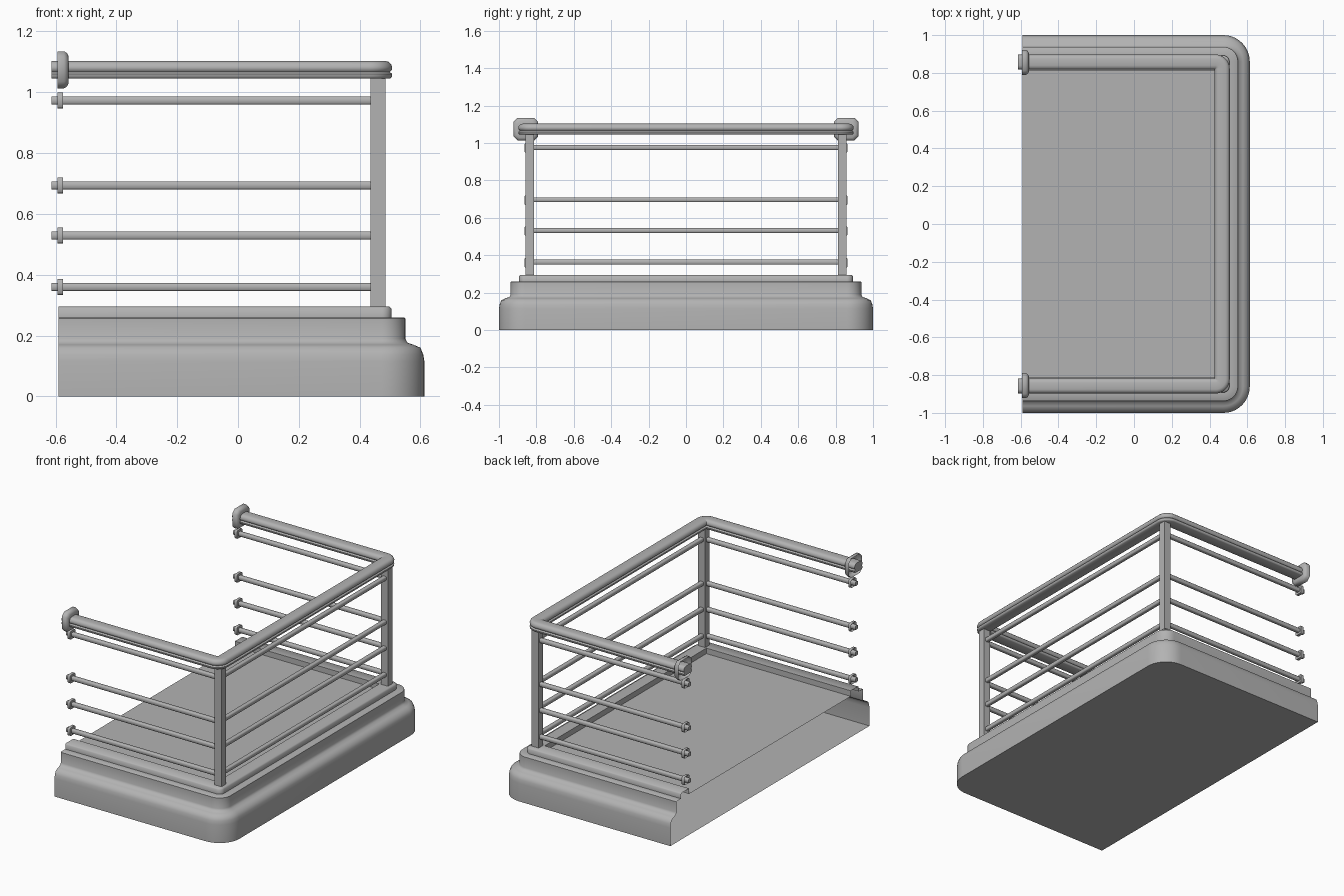
import bpy, bmesh
from math import sin, cos, pi

if "Cube" in bpy.data.objects:
    bpy.data.objects.remove(bpy.data.objects["Cube"])

# mid-grey painted finish
grey = bpy.data.materials.new("grey_paint")
grey.diffuse_color = (.45, .45, .45, 1)
grey.use_nodes = True
grey.node_tree.nodes["Principled BSDF"].inputs["Base Color"].default_value = grey.diffuse_color


def finish(bm, name):
    bmesh.ops.recalc_face_normals(bm, faces=bm.faces)
    me = bpy.data.meshes.new(name)
    bm.to_mesh(me)
    bm.free()
    me.materials.append(grey)
    ob = bpy.data.objects.new(name, me)
    bpy.context.collection.objects.link(ob)
    bpy.context.view_layer.objects.active = ob
    ob.select_set(True)
    bpy.ops.object.shade_smooth_by_angle(angle=0.9)
    ob.select_set(False)
    return ob


def u_path(xo, yo, radius, d, x_end, seg=10):
    """U-shaped outline, inset by d, open towards -x."""
    x, y, r = xo - d, yo - d, max(radius - d, 0.003)
    pts = [(x_end, -y)]
    for sy, a0 in ((-1, -pi / 2), (1, 0)):
        for i in range(seg + 1):
            a = a0 + pi / 2 * i / seg
            pts.append((x - r + r * cos(a), sy * (y - r) + r * sin(a)))
    return pts + [(x_end, y)]


def sweep(bm, profile, xo, yo, radius, x_end, closed):
    """Sweep (inset, z) profile points along the U path."""
    rows = [[bm.verts.new((x, y, z)) for x, y in u_path(xo, yo, radius, d, x_end)]
            for d, z in profile]
    n = len(rows)
    for k in range(n if closed else n - 1):
        a, b = rows[k], rows[(k + 1) % n]
        for i in range(len(a) - 1):
            bm.faces.new((a[i], a[i + 1], b[i + 1], b[i]))
    return rows


def oct_ring(bm, x, cy, cz, hy, hz, c):
    """Chamfered rectangle in the yz plane."""
    pts = [(hy, hz - c), (hy - c, hz), (c - hy, hz), (-hy, hz - c),
           (-hy, c - hz), (c - hy, -hz), (hy - c, -hz), (hy, c - hz)]
    return [bm.verts.new((x, cy + p, cz + q)) for p, q in pts]


def loft(name, sections, cy, cz, open_back=False):
    """Loft chamfered rectangles (x, half y, half z, chamfer) along x."""
    bm = bmesh.new()
    rings = [oct_ring(bm, x, cy, cz, hy, hz, c) for x, hy, hz, c in sections]
    for a, b in zip(rings, rings[1:]):
        for i in range(8):
            j = (i + 1) % 8
            bm.faces.new((a[i], a[j], b[j], b[i]))
    bm.faces.new(rings[-1])
    if not open_back:
        bm.faces.new(rings[0])
    return finish(bm, name)


# stepped slab with raised curb; its wall side (-x) stays open
bm = bmesh.new()
base = [(0, 0), (0, .115), (.004, .138), (.013, .16), (.036, .17), (.056, .177),
        (.063, .19), (.063, .257), (.067, .26), (.108, .26), (.108, .288), (.115, .295),
        (.188, .295), (.188, .26)]
rows = sweep(bm, base, .613, 1.0, .14, -.59, False)
bm.faces.new(rows[0])
bm.faces.new(rows[-1])
finish(bm, "balcony_base")

# grooved handrail
bm = bmesh.new()
half = [(.008, 1.045), (.001, 1.05), (0, 1.06), (.008, 1.067), (.001, 1.073),
        (0, 1.083), (.004, 1.093), (.011, 1.1), (.022, 1.103)]
rail = half + [(.08 - d, z) for d, z in reversed(half)]
rows = sweep(bm, rail, .507, .897, .075, -.613, True)
bm.faces.new([r[0] for r in rows])
bm.faces.new([r[-1] for r in rows])
finish(bm, "handrail")

heights = (.36, .529, .694, .973)
for side, s in (("front", -1), ("rear", 1)):
    # corner post
    bm = bmesh.new()
    bmesh.ops.create_cube(bm, size=1)
    for v in bm.verts:
        v.co = (.46 + v.co.x * .05, s * .836 + v.co.y * .045, .67 + v.co.z * .76)
    finish(bm, side + "_post")

    # handrail wall flange
    loft(side + "_handrail_flange",
         [(-.593, .066, .061, .022), (-.572, .066, .061, .022),
          (-.562, .06, .055, .02), (-.557, .05, .045, .018)],
         s * .856, 1.074, True)

    # side bars with small wall flanges
    for i, z in enumerate(heights):
        loft(f"{side}_bar_{i}", [(-.613, .013, .013, .004), (.445, .013, .013, .004)],
             s * .838, z)
        loft(f"{side}_bar_flange_{i}",
             [(-.593, .026, .026, .006), (-.575, .026, .026, .006)],
             s * .838, z, True)

# long bars between the posts
for i, z in enumerate(heights):
    ob = loft(f"long_bar_{i}", [(-.82, .013, .013, .004), (.82, .013, .013, .004)], 0, 0)
    ob.rotation_euler.z = pi / 2
    ob.location = (.46, 0, z + .003)
